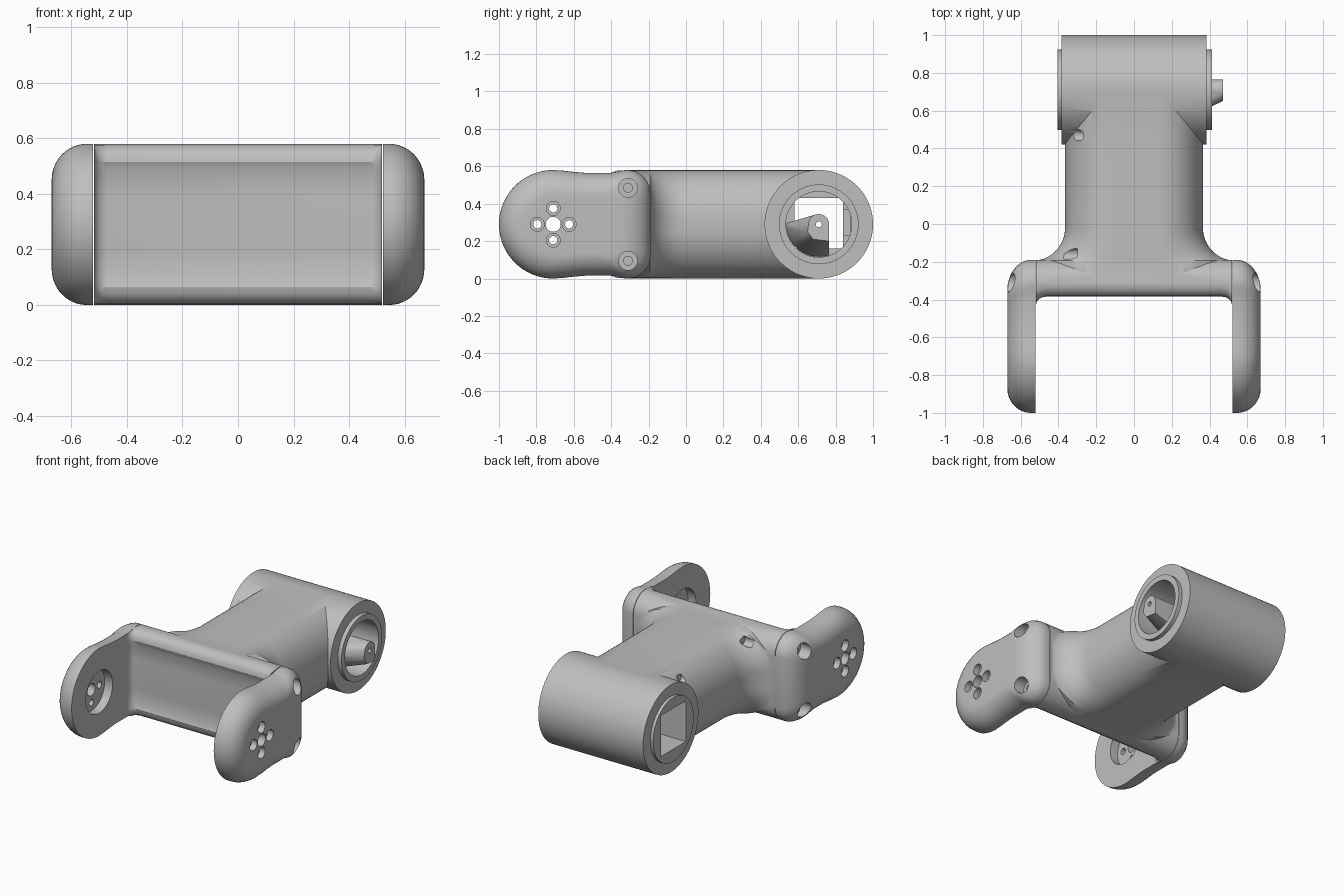
import bpy, bmesh, math
from mathutils import Matrix, Vector

cube = bpy.data.objects.get("Cube")
if cube:
    bpy.data.objects.remove(cube)

MID = 0.29              # height of both joint axes
HUB_Y, FORK_Y = 0.71, -0.71

grey = bpy.data.materials.new("plain_grey")
grey.use_nodes = True
grey.diffuse_color = (0.52, 0.52, 0.52, 1)
grey.node_tree.nodes["Principled BSDF"].inputs["Base Color"].default_value = grey.diffuse_color


def finish(bm, name):
    bmesh.ops.recalc_face_normals(bm, faces=bm.faces)
    mesh = bpy.data.meshes.new(name)
    bm.to_mesh(mesh)
    bm.free()
    ob = bpy.data.objects.new(name, mesh)
    bpy.context.collection.objects.link(ob)
    mesh.materials.append(grey)
    return ob


def loft(name, rings):
    """Skin a list of equal-length closed rings and cap both ends."""
    bm = bmesh.new()
    loops = [[bm.verts.new(p) for p in ring] for ring in rings]
    n = len(loops[0])
    for a, b in zip(loops, loops[1:]):
        for i in range(n):
            j = (i + 1) % n
            bm.faces.new((a[i], a[j], b[j], b[i]))
    bm.faces.new(loops[0])
    bm.faces.new(loops[-1])
    return finish(bm, name)


def rod(name, x0, x1, y, z, r, n=48):
    """Cylinder along x."""
    ring = [(y + r * math.cos(2 * math.pi * i / n), z + r * math.sin(2 * math.pi * i / n))
            for i in range(n)]
    return loft(name, [[(x, a, b) for a, b in ring] for x in (x0, x1)])


def box(name, x0, x1, y0, y1, z0, z1):
    ring = [(y0, z0), (y1, z0), (y1, z1), (y0, z1)]
    return loft(name, [[(x, a, b) for a, b in ring] for x in (x0, x1)])


def combine(ob, tools, operation):
    """Apply booleans and delete the tool objects."""
    for tool in tools:
        mod = ob.modifiers.new("cut", 'BOOLEAN')
        mod.operation, mod.object, mod.solver = operation, tool, 'EXACT'
    bpy.context.view_layer.update()
    graph = bpy.context.evaluated_depsgraph_get()
    mesh = bpy.data.meshes.new_from_object(ob.evaluated_get(graph))
    ob.modifiers.clear()
    ob.data = mesh
    for tool in tools:
        bpy.data.objects.remove(tool)


def smooth(ob, angle=32):
    bpy.ops.object.select_all(action='DESELECT')
    ob.select_set(True)
    bpy.context.view_layer.objects.active = ob
    bpy.ops.object.shade_smooth_by_angle(angle=math.radians(angle))


# Arm: rounded section along y, flaring out to the fork bar
def section(y, half, rz, n=20):
    flat, rx = 0.13, half - 0.13
    quarter = [(flat + rx * math.sin(t), 0.289 - rz + rz * math.cos(t))
               for t in (math.pi / 2 * i / n for i in range(n + 1))]
    right = quarter + [(x, -z) for x, z in reversed(quarter)]
    left = [(-x, z) for x, z in reversed(right)]
    return [(x, y, MID + z) for x, z in right + left]


stations = [(HUB_Y, 0.365, 0.27), (0.35, 0.365, 0.27)]
for i in range(13):
    t = math.radians(80) * i / 12
    stations.append((-0.02 - 0.175 * math.sin(t), 0.54 - 0.175 * math.cos(t), 0.27 - 0.06 * i / 12))
stations.append((-0.31, 0.512, 0.2))
arm = loft("arm", [section(*s) for s in stations])


# Fork bar: rounded profile with a shallow recessed front, filleted at its ends
half_bar = [(-0.19, 0.17), (-0.195, 0.205), (-0.21, 0.235), (-0.235, 0.262), (-0.27, 0.283),
            (-0.31, 0.29), (-0.34, 0.286), (-0.365, 0.272), (-0.38, 0.25), (-0.385, 0.225),
            (-0.37, 0.19), (-0.37, 0.1)]
bar_profile = half_bar + [(-0.373, 0)] + [(y, -z) for y, z in reversed(half_bar)]


def bar_ring(x):
    t = max(0, (abs(x) - 0.467) / 0.052)
    push = 0.045 * (1 - math.sqrt(max(0, 1 - t * t)))
    return [(x, y - push * min(1, max(0, (-0.31 - y) / 0.04)), MID + z) for y, z in bar_profile]


ends = [0.467, 0.48, 0.492, 0.502, 0.51, 0.516, 0.519]
fork_bar = loft("fork_bar", [bar_ring(x) for x in [-e for e in reversed(ends)] + ends])

# Hub cylinder with collars, joined to the arm and bar
link = rod("link_body", -0.385, 0.385, HUB_Y, MID, 0.29, 96)
collar = rod("collar", -0.405, 0.412, HUB_Y, MID, 0.213, 64)
combine(link, [arm, fork_bar, collar], 'UNION')

# Round bore from the left, square motor opening to the right, cable holes
cuts = [rod("bore", -0.1, 0.6, HUB_Y, MID, 0.176, 64),
        box("motor_opening", -0.6, 0, 0.58, 0.84, 0.16, 0.43),
        box("side_pocket", -0.2, 0, 0.8, 0.88, 0.23, 0.37),
        rod("cable_hole", -0.34, -0.27, 0.47, 0.5, 0.03, 20),
        rod("cable_hole", -0.37, -0.3, -0.16, 0.52, 0.03, 20)]
combine(link, cuts, 'DIFFERENCE')
smooth(link)

# Tapered stop inside the bore, with a pin hole in its tip
bm = bmesh.new()
tip = [(HUB_Y + 0.055 * math.cos(t), MID + 0.055 * math.sin(t))
       for t in (math.pi * i / 12 for i in range(13))]
foot = [(HUB_Y + 0.174 * math.cos(t), MID + 0.174 * math.sin(t))
        for t in (math.radians(178 + 110 * i / 14) for i in range(15))]
points = [(0.47, y, z) for y, z in tip + [(0.65, 0.25), (0.68, 0.21), (0.765, 0.2)]]
points += [(x, y, z) for x in (0.22, -0.11) for y, z in tip + foot]
for p in points:
    bm.verts.new(p)
bmesh.ops.convex_hull(bm, input=bm.verts)
loose = [v for v in bm.verts if not v.link_faces]
bmesh.ops.delete(bm, geom=loose, context='VERTS')
stop = finish(bm, "joint_stop")
combine(stop, [rod("pin_hole", -0.3, 0.5, HUB_Y, MID, 0.016, 20)], 'DIFFERENCE')
smooth(stop)

# Fork ear: round front, slim neck, soft outer edge
half_ear = [(FORK_Y + 0.29 * math.cos(t), 0.29 * math.sin(t))
            for t in (math.pi - math.pi / 2 * i / 20 for i in range(21))]
half_ear += [(-0.66, 0.287), (-0.6, 0.28), (-0.54, 0.275), (-0.4, 0.275), (-0.37, 0.279),
             (-0.34, 0.287), (-0.31, 0.29), (-0.27, 0.283), (-0.235, 0.262),
             (-0.21, 0.235), (-0.195, 0.205), (-0.19, 0.17)]
ear_outline = half_ear + [(y, -z) for y, z in reversed(half_ear[1:])]


def ear_ring(x, inset):
    cy, half = -0.595, 0.405
    ring = []
    for y, z in ear_outline:
        pull = inset * (1.25 if y > cy else 1)
        ring.append((x, cy + (y - cy) * (1 - pull / half), MID + z * (1 - inset / 0.29)))
    return ring


rings = [ear_ring(0.522, 0)]
for i in range(13):
    t = math.pi / 2 * i / 12
    rings.append(ear_ring(0.545 + 0.126 * math.sin(t), 0.13 * (1 - math.cos(t))))
ear = loft("left_fork_ear", rings)

# Horn recess, horn screw holes and mounting screw holes
cuts = [rod("horn_recess", 0.4, 0.58, FORK_Y, MID, 0.14),
        rod("horn_center", 0.4, 0.8, FORK_Y, MID, 0.04, 32)]
for dy, dz in ((1, 0), (-1, 0), (0, 1), (0, -1)):
    y, z = FORK_Y + 0.085 * dy, MID + 0.085 * dz
    cuts += [rod("horn_screw", 0.4, 0.8, y, z, 0.022, 24),
             rod("horn_sink", 0.63, 0.8, y, z, 0.037, 32)]
for dz in (-0.195, 0.195):
    cuts += [rod("mount_sink", 0.59, 0.8, -0.31, MID + dz, 0.05, 32),
             rod("mount_screw", 0.54, 0.8, -0.31, MID + dz, 0.024, 24)]
combine(ear, cuts, 'DIFFERENCE')

# Mirrored ear on the other side
bm = bmesh.new()
bm.from_mesh(ear.data)
bm.transform(Matrix.Scale(-1, 4, Vector((1, 0, 0))))
other_ear = finish(bm, "right_fork_ear")
for ob in (ear, other_ear):
    smooth(ob)
